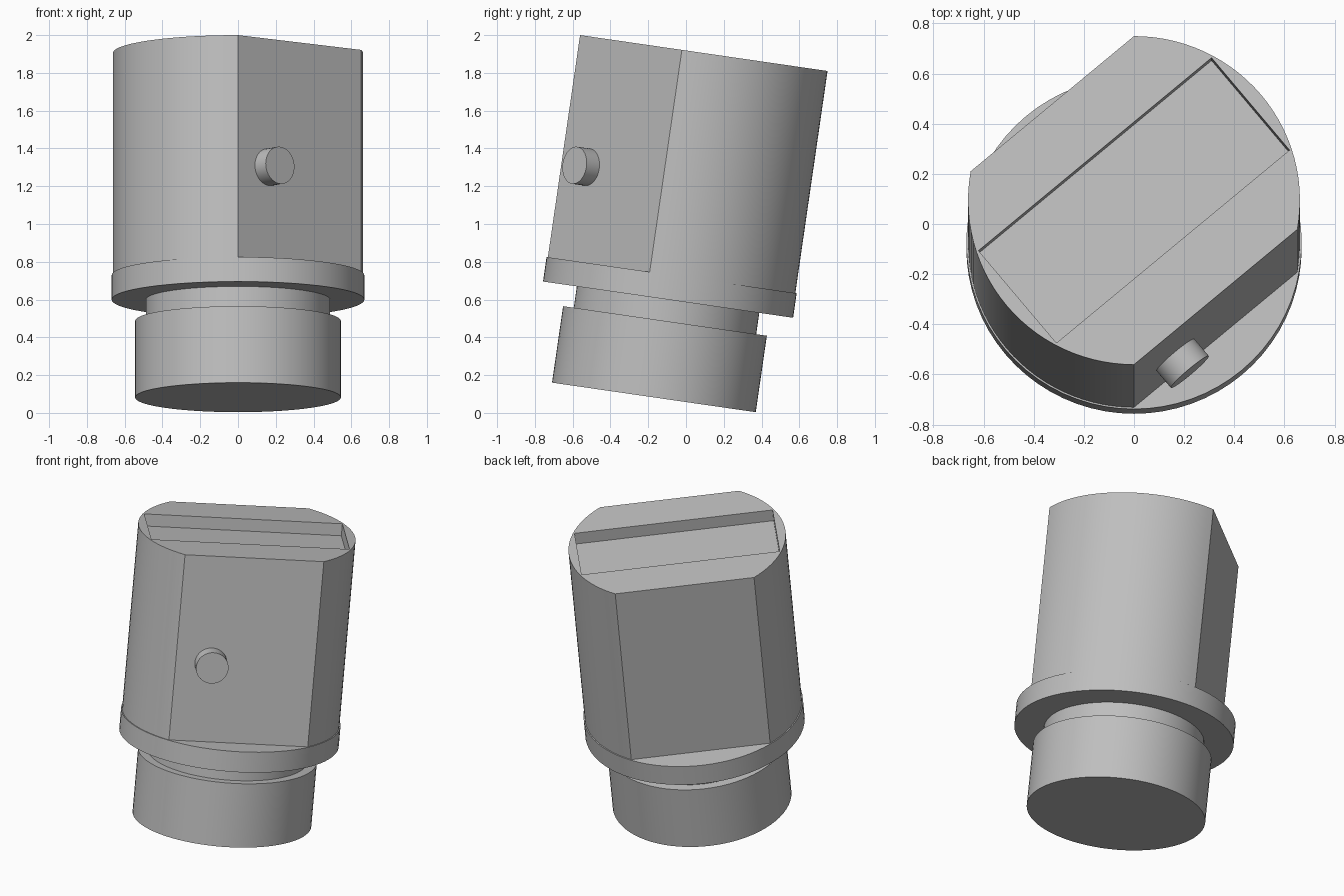
import bpy, bmesh
from math import radians, sin, cos, pi
from mathutils import Matrix, Vector

if "Cube" in bpy.data.objects:
    bpy.data.objects.remove(bpy.data.objects["Cube"])

GREY = (0.52, 0.52, 0.52, 1)
grey = bpy.data.materials.new("plain grey")
grey.use_nodes = True
grey.diffuse_color = GREY
grey.node_tree.nodes["Principled BSDF"].inputs["Base Color"].default_value = GREY

# Whole model leans back about the x axis; parts are laid out along its own axis
LEAN = Matrix.Translation((0, -0.17, 0.082)) @ Matrix.Rotation(radians(-8.25), 4, "X")
FLAT = radians(-50.1)      # direction the front flat faces
HALF = radians(39.9)       # half the angle each flat cuts away
RADIUS = 0.662
TOP = 1.842


def arc(radius, start, end, steps):
    return [(radius * cos(start + (end - start) * i / steps),
             radius * sin(start + (end - start) * i / steps)) for i in range(steps + 1)]


def circle(radius, steps=72):
    return arc(radius, 0, 2 * pi, steps)[:-1]


def prism(name, outline, low, high, local=Matrix.Identity(4)):
    """Extrude a closed outline from low to high along the local axis."""
    bm = bmesh.new()
    base = bm.faces.new([bm.verts.new((x, y, low)) for x, y in outline])
    grown = bmesh.ops.extrude_face_region(bm, geom=[base], use_keep_orig=True)["geom"]
    bmesh.ops.translate(bm, vec=(0, 0, high - low),
                        verts=[g for g in grown if isinstance(g, bmesh.types.BMVert)])
    bmesh.ops.recalc_face_normals(bm, faces=bm.faces)
    bm.transform(LEAN @ local)
    mesh = bpy.data.meshes.new(name)
    bm.to_mesh(mesh)
    bm.free()
    mesh.materials.append(grey)
    obj = bpy.data.objects.new(name, mesh)
    bpy.context.collection.objects.link(obj)
    return obj


def smooth(obj):
    bpy.ops.object.select_all(action="DESELECT")
    obj.select_set(True)
    bpy.context.view_layer.objects.active = obj
    bpy.ops.object.shade_smooth_by_angle(angle=radians(25))


# Stepped round lower end
base_plug = prism("base_plug", circle(0.545), 0, 0.409)
neck = prism("neck", circle(0.488), 0.409, 0.523)
flange = prism("flange", circle(0.669), 0.523, 0.654)

# Body: round with two opposite flats
outline = (arc(RADIUS, FLAT + HALF, FLAT + pi - HALF, 28)
           + arc(RADIUS, FLAT + pi + HALF, FLAT + 2 * pi - HALF, 28))
body = prism("body", outline, 0.654, TOP)

# Shallow rectangular pocket in the top, parallel to the flats
w, d = 0.606, 0.2425
cutter = prism("pocket_cutter", [(-w, -d), (w, -d), (w, d), (-w, d)],
               TOP - 0.077, TOP + 0.1, Matrix.Rotation(FLAT + pi / 2, 4, "Z"))
cutter.hide_render = True
cut = body.modifiers.new("pocket", "BOOLEAN")
cut.operation = "DIFFERENCE"
cut.solver = "EXACT"
cut.object = cutter
bpy.context.view_layer.objects.active = body
bpy.ops.object.modifier_apply(modifier=cut.name)
bpy.data.objects.remove(cutter)

# Round pin standing out of the front flat
facing = Vector((cos(FLAT), sin(FLAT), 0))
turn = facing.to_track_quat("Z", "Y").to_matrix().to_4x4()
pin = prism("pin", circle(0.099, 40), -0.02, 0.09,
            Matrix.Translation((0.165, -0.523, 1.156)) @ turn)

for part in (base_plug, neck, flange, body, pin):
    smooth(part)
